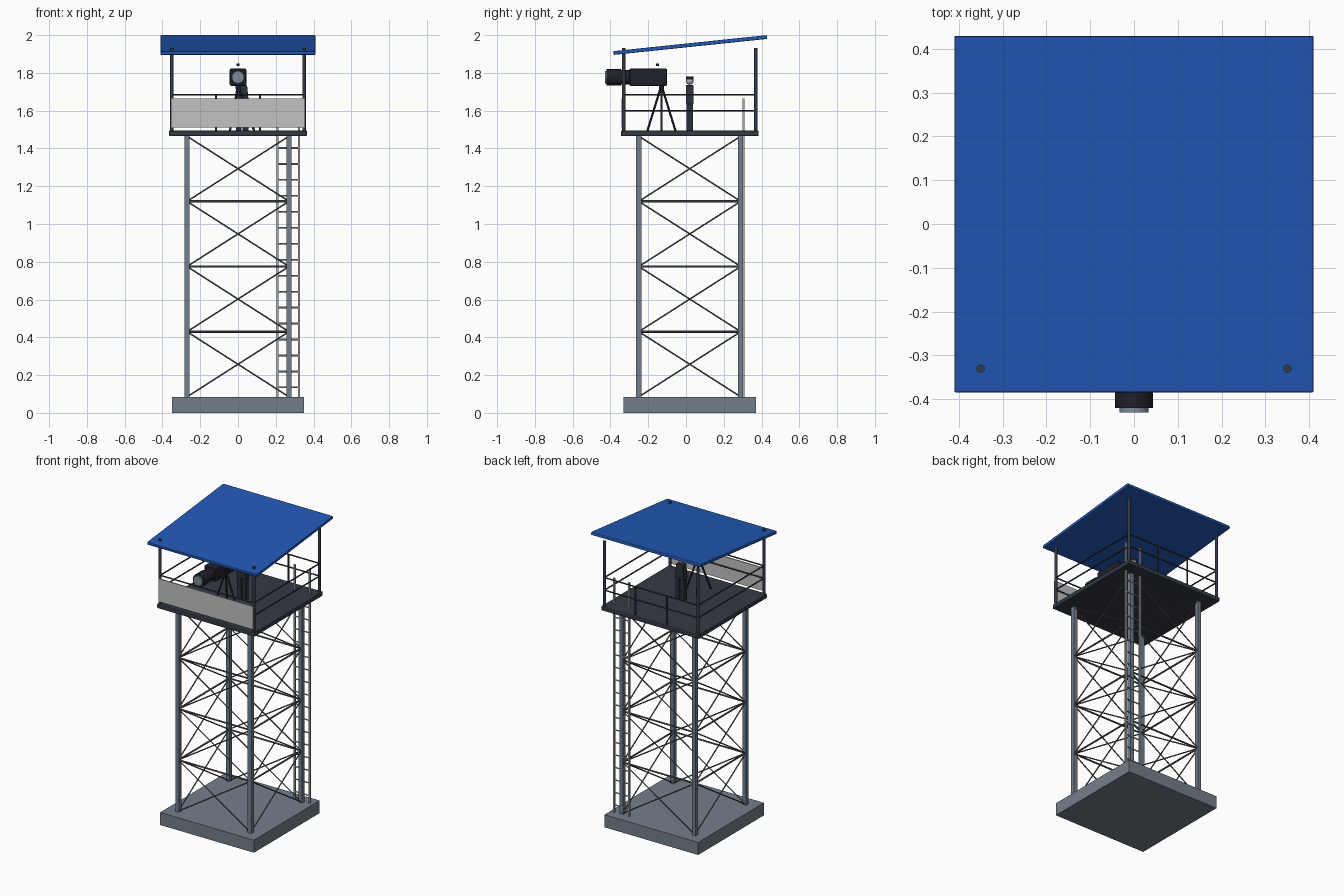
import bpy, bmesh, math
from mathutils import Vector

cube = bpy.data.objects.get("Cube")
if cube:
    bpy.data.objects.remove(cube, do_unlink=True)


def material(name, *rgb):
    lin = [((c / 255 + 0.055) / 1.055) ** 2.4 for c in rgb] + [1]
    m = bpy.data.materials.new(name)
    m.use_nodes = True
    m.diffuse_color = lin
    m.node_tree.nodes["Principled BSDF"].inputs["Base Color"].default_value = lin
    return m


SLATE = material("slate steel", 116, 126, 138)
BRACE = material("brace steel", 98, 101, 106)
DARK = material("dark deck", 52, 57, 68)
BLUE = material("roof blue", 34, 88, 182)
LIGHT = material("ladder metal", 172, 174, 177)
PANEL = material("panel grey", 194, 194, 196)
BLACK = material("device black", 32, 32, 42)
GLASS = material("lens glass", 125, 140, 155)
CLOTH = material("dark cloth", 44, 48, 58)

CY = 0.02                      # tower centre line in y
DECK = 1.495                   # deck surface height


def finish(obj, name, mat, bevel=0):
    obj.name = obj.data.name = name
    obj.data.materials.append(mat)
    if bevel:
        b = obj.modifiers.new("edge", "BEVEL")
        b.width, b.segments = bevel, 2
    return obj


def box(name, loc, size, mat, bevel=0, rot=(0, 0, 0), taper=1):
    bpy.ops.mesh.primitive_cube_add(size=1, location=loc, rotation=rot)
    o = bpy.context.object
    for v in o.data.vertices:
        k = taper if v.co.z > 0 else 1
        v.co = [v.co.x * size[0] * k, v.co.y * size[1], v.co.z * size[2]]
    return finish(o, name, mat, bevel)


def rod(name, a, b, r, mat, sides=8, smooth=True):
    a, b = Vector(a), Vector(b)
    d = b - a
    bpy.ops.mesh.primitive_cylinder_add(vertices=sides, radius=r, depth=d.length, location=(a + b) / 2,
                                        rotation=d.to_track_quat("Z", "Y").to_euler())
    if smooth:
        bpy.ops.object.shade_smooth_by_angle(angle=math.radians(50))
    return finish(bpy.context.object, name, mat)


def corners(h):
    return [(-h, CY - h), (h, CY - h), (h, CY + h), (-h, CY + h)]


# Foundation and legs
box("foundation", (0, CY, 0.0425), (0.7, 0.7, 0.085), SLATE)
legs = corners(0.27)
for x, y in legs:
    box("tower_leg", (x, y, 0.775), (0.027, 0.027, 1.38), SLATE)

# Cross bracing and horizontal ties on all four sides
levels = [0.085 + 0.345 * i for i in range(5)]
for i in range(4):
    p, q = legs[i], legs[(i + 1) % 4]
    for lo, hi in zip(levels, levels[1:]):
        rod("diagonal_brace", (*p, lo), (*q, hi), 0.004, BRACE, 6)
        rod("diagonal_brace", (*q, lo), (*p, hi), 0.004, BRACE, 6)
    for z in levels[1:4]:
        rod("horizontal_tie", (*p, z), (*q, z), 0.006, BRACE, 6)

# Deck
box("deck", (0, CY, 1.48), (0.73, 0.73, 0.03), DARK, 0.006)

# Roof posts, railings and rear rail posts
posts = corners(0.35)
for i in range(4):
    p, q = posts[i], posts[(i + 1) % 4]
    rod("roof_post", (*p, DECK - 0.01), (*p, 1.932), 0.0095, DARK, 12)
    for z in (1.60, 1.685):
        rod("guard_rail", (*p, z), (*q, z), 0.0045, DARK)
for x in (-0.117, 0.117):
    rod("rail_post", (x, CY + 0.35, DECK), (x, CY + 0.35, 1.685), 0.0055, DARK)

# Front panel
box("front_panel", (0, -0.338, 1.588), (0.705, 0.008, 0.155), PANEL)

# Sloping roof
box("roof", (0, 0.0225, 1.9475), (0.82, 0.817, 0.02), BLUE, 0.004, (math.radians(5.95), 0, 0))

# Ladder
LY = 0.305
for x in (0.21, 0.322):
    box("ladder_rail", (x, LY, 0.875), (0.01, 0.01, 1.58), LIGHT)
for i in range(16):
    z = 0.135 + 0.0845 * i
    rod("ladder_rung", (0.21, LY, z), (0.322, LY, z), 0.0045, LIGHT, 6)

# Tripod
TOP = (0, -0.13, 1.735)
for a in (0, 120, 240):
    t = math.radians(a)
    rod("tripod_leg", TOP, (0.085 * math.cos(t), -0.13 + 0.085 * math.sin(t), DECK), 0.006, BLACK)
rod("tripod_head", (0, -0.13, 1.715), (0, -0.13, 1.74), 0.014, BLACK, 12)

# Long-range viewing device
box("device_body", (0, -0.2, 1.777), (0.088, 0.2, 0.092), BLACK, 0.008)
rod("device_barrel", (0, -0.35, 1.777), (0, -0.29, 1.777), 0.039, BLACK, 16)
rod("device_hood", (0, -0.42, 1.777), (0, -0.345, 1.777), 0.043, BLACK, 16)
rod("front_lens", (0, -0.43, 1.777), (0, -0.415, 1.777), 0.033, GLASS, 16)
box("sight_block", (0, -0.15, 1.844), (0.016, 0.016, 0.014), BLACK)

# Standing lookout
FX = 0.022
for s in (-1, 1):
    box("lookout_leg", (FX + s * 0.018, CY, 1.565), (0.031, 0.034, 0.14), CLOTH, 0.003)
box("lookout_torso", (FX, CY, 1.685), (0.072, 0.04, 0.1), CLOTH, 0.004, taper=0.72)
bpy.ops.mesh.primitive_uv_sphere_add(segments=12, ring_count=8, radius=0.02, location=(FX, CY, 1.757))
finish(bpy.context.object, "lookout_head", LIGHT)
bpy.ops.object.shade_smooth_by_angle()
rod("lookout_cap", (FX, CY, 1.764), (FX, CY, 1.781), 0.02, BLACK, 12)
